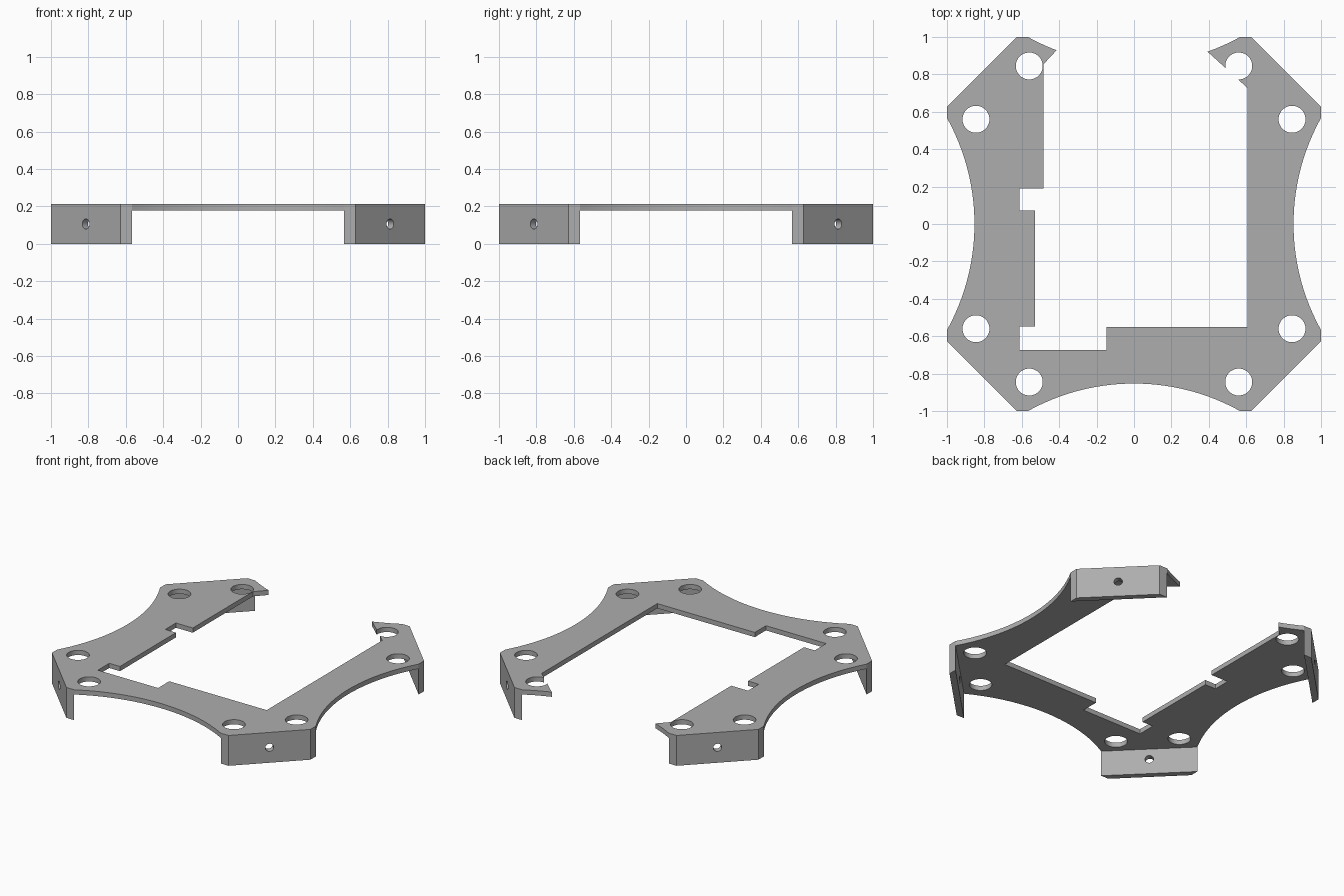
import bpy, bmesh
from math import sqrt, pi
from mathutils import Matrix, Vector

cube = bpy.data.objects.get("Cube")
if cube:
    bpy.data.objects.remove(cube)

TOP, UNDER = 0.212, 0.179       # plate faces
CHAMFER, ARC_END, WAIST = 0.627, 0.567, 0.853
HOLE_R, SCREW_R = 0.072, 0.027

grey = bpy.data.materials.new("grey plastic")
grey.use_nodes = True
color = (0.42, 0.42, 0.42, 1)
grey.diffuse_color = color
grey.node_tree.nodes["Principled BSDF"].inputs["Base Color"].default_value = color


def add_object(name, bm):
    bmesh.ops.recalc_face_normals(bm, faces=bm.faces)
    mesh = bpy.data.meshes.new(name)
    bm.to_mesh(mesh)
    bm.free()
    mesh.materials.append(grey)
    obj = bpy.data.objects.new(name, mesh)
    bpy.context.collection.objects.link(obj)
    return obj


def prism(name, outline, z0, z1):
    bm = bmesh.new()
    face = bm.faces.new([bm.verts.new((x, y, z0)) for x, y in outline])
    new = bmesh.ops.extrude_face_region(bm, geom=[face])["geom"]
    bmesh.ops.translate(bm, vec=(0, 0, z1 - z0),
                        verts=[v for v in new if isinstance(v, bmesh.types.BMVert)])
    return add_object(name, bm)


def drill(obj, places, radius, depth, axis):
    """Cut round holes through obj along an axis."""
    bm = bmesh.new()
    turn = Vector(axis).to_track_quat("Z", "Y").to_matrix().to_4x4()
    for p in places:
        bmesh.ops.create_cone(bm, cap_ends=True, segments=48, radius1=radius,
                              radius2=radius, depth=depth,
                              matrix=Matrix.Translation(p) @ turn)
    cutter = add_object("hole_cutter", bm)
    cutter.hide_render = True
    mod = obj.modifiers.new("holes", "BOOLEAN")
    mod.operation, mod.solver, mod.object = "DIFFERENCE", "EXACT", cutter
    bpy.context.view_layer.objects.active = obj
    bpy.ops.object.modifier_apply(modifier=mod.name)
    bpy.data.objects.remove(cutter)


def smooth_holes(obj):
    bpy.ops.object.select_all(action="DESELECT")
    obj.select_set(True)
    bpy.context.view_layer.objects.active = obj
    bpy.ops.object.shade_smooth_by_angle(angle=pi / 9)


# Concave sides: (distance along side, distance from centre)
sag = 1 - WAIST
R = (ARC_END ** 2 + sag ** 2) / (2 * sag)


def arc(a, b, n=40):
    steps = [a + (b - a) * i / n for i in range(n + 1)]
    return [(t, WAIST + R - sqrt(R * R - t * t)) for t in steps]


# Frame plate: outer edge clockwise from the back gap, then the inner edge
C, E = CHAMFER, ARC_END
outline = arc(0.393, E, 8) + [(C, 1), (1, C)]
outline += [(d, t) for t, d in arc(E, -E)] + [(1, -C), (C, -1)]
outline += [(t, -d) for t, d in arc(E, -E)] + [(-C, -1), (-1, -C)]
outline += [(-d, t) for t, d in arc(-E, E)] + [(-1, C), (-C, 1)]
outline += arc(-E, -0.414, 8)
outline += [(-0.483, 0.855), (-0.483, 0.19), (-0.613, 0.19), (-0.613, 0.072),
            (-0.53, 0.072), (-0.53, -0.547), (-0.613, -0.547), (-0.613, -0.673),
            (-0.147, -0.673), (-0.147, -0.55), (0.607, -0.55), (0.607, 0.727)]
plate = prism("frame_plate", outline, UNDER, TOP)

corners = [("back_left", 1, 1), ("back_right", -1, 1),
           ("front_left", 1, -1), ("front_right", -1, -1)]
mounts = [(sx * a, sy * b, UNDER) for _, sx, sy in corners
          for a, b in ((0.56, 0.845), (0.845, 0.56))]
drill(plate, mounts, HOLE_R, 0.2, (0, 0, 1))
smooth_holes(plate)

# Corner tabs hanging below the plate, each with a screw hole
for name, sx, sy in corners:
    shape = [(E, 1), (C, 1), (1, C), (1, E)]
    tab = prism(name + "_tab", [(sx * x, sy * y) for x, y in shape], 0, UNDER)
    mid = (1 + C) / 2
    drill(tab, [(sx * mid, sy * mid, TOP / 2)], SCREW_R, 0.3, (sx, sy, 0))
    smooth_holes(tab)
